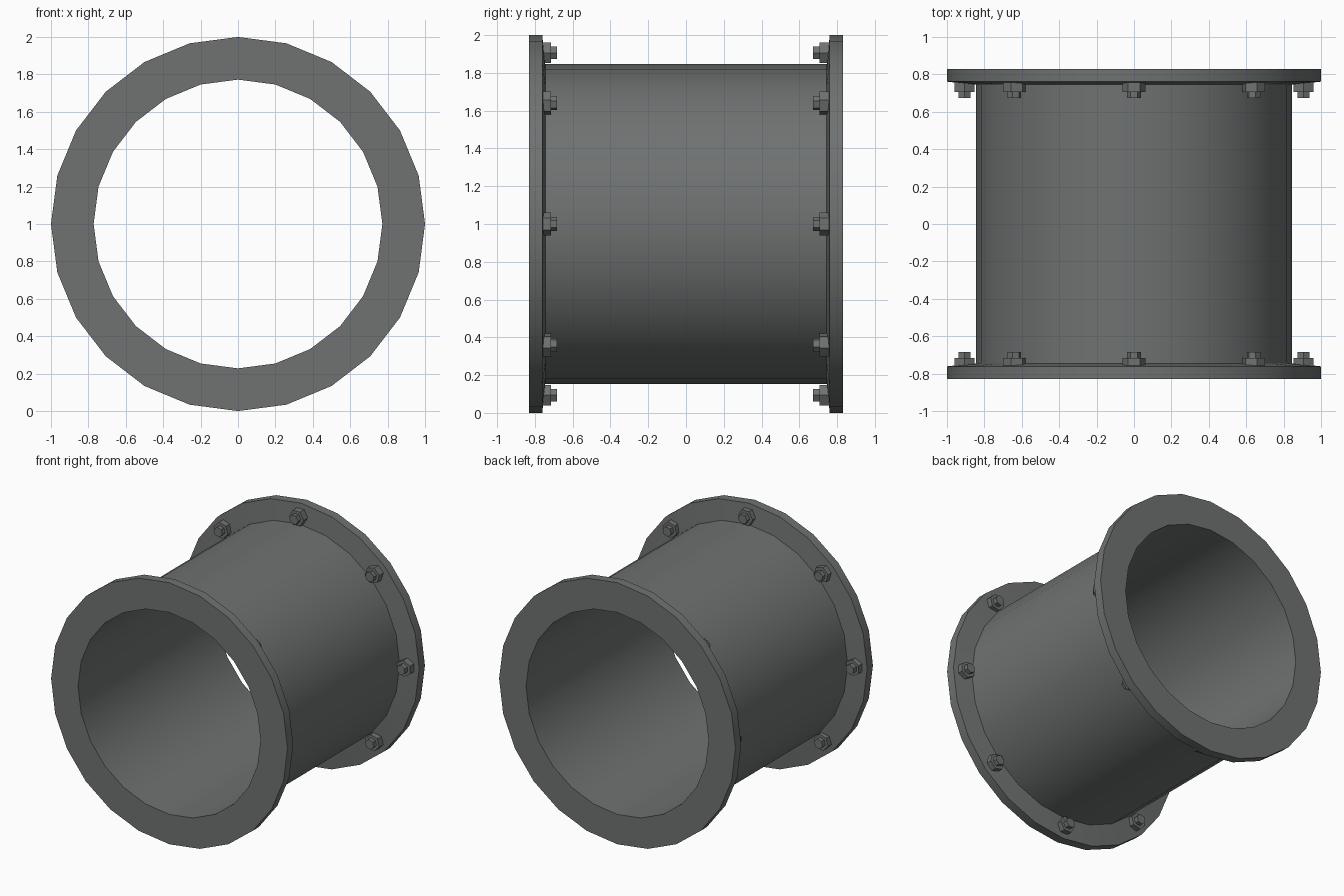
import bpy, bmesh, math

if "Cube" in bpy.data.objects:
    bpy.data.objects.remove(bpy.data.objects["Cube"])

steel = bpy.data.materials.new("dark grey steel")
steel.diffuse_color = (0.16, 0.168, 0.168, 1.0)
steel.use_nodes = True
steel.node_tree.nodes["Principled BSDF"].inputs["Base Color"].default_value = steel.diffuse_color


def lathe(name, profiles, sides, cx=0.0, cz=1.0, start=0.0):
    """Spin (radius, y) profiles around an axis parallel to y."""
    bm = bmesh.new()
    for profile in profiles:
        rings = []
        for j in range(sides):
            a = start + 2 * math.pi * j / sides
            rings.append([bm.verts.new((cx + r * math.cos(a), y, cz + r * math.sin(a)))
                          for r, y in profile])
        for j in range(sides):
            p, q = rings[j], rings[(j + 1) % sides]
            for i in range(len(profile) - 1):
                bm.faces.new((p[i], p[i + 1], q[i + 1], q[i]))
    bmesh.ops.remove_doubles(bm, verts=bm.verts, dist=1e-5)
    mesh = bpy.data.meshes.new(name)
    bm.to_mesh(mesh)
    bm.free()
    mesh.materials.append(steel)
    obj = bpy.data.objects.new(name, mesh)
    bpy.context.collection.objects.link(obj)
    bpy.ops.object.select_all(action='DESELECT')
    obj.select_set(True)
    bpy.context.view_layer.objects.active = obj
    bpy.ops.object.shade_smooth_by_angle(angle=math.radians(30))
    return obj


def mirrored(profile):
    """Same profile at the front end, reversed to keep the normals outward."""
    return [(r, -y) for r, y in reversed(profile)]


BORE, PIPE, RIM = 0.772, 0.846, 1.0

# Pipe: outer wall and bore
lathe("pipe", [[(PIPE, -0.745), (PIPE, 0.745)],
               [(BORE, 0.83), (BORE, -0.83)]], 24)

# Flanges with slightly sloping inner faces
flange = [(PIPE, 0.745), (RIM, 0.761), (RIM, 0.83), (BORE, 0.83)]
lathe("back_flange", [flange], 24)
lathe("front_flange", [mirrored(flange)], 24)

# Hexagonal nuts with stud ends, eight on each flange
bolt_back = [(0, 0.673), (0.038, 0.673), (0.038, 0.706), (0.062, 0.706), (0.062, 0.757)]
bolt_front = mirrored([(0, 0.684), (0.038, 0.684), (0.038, 0.716), (0.062, 0.716), (0.062, 0.757)])
for k in range(8):
    t = k * math.pi / 4
    x, z = 0.906 * math.cos(t), 1 + 0.906 * math.sin(t)
    lathe(f"back_bolt_{k + 1}", [bolt_back], 6, x, z, t + math.pi / 2)
    lathe(f"front_bolt_{k + 1}", [bolt_front], 6, x, z, t + math.pi / 2)
